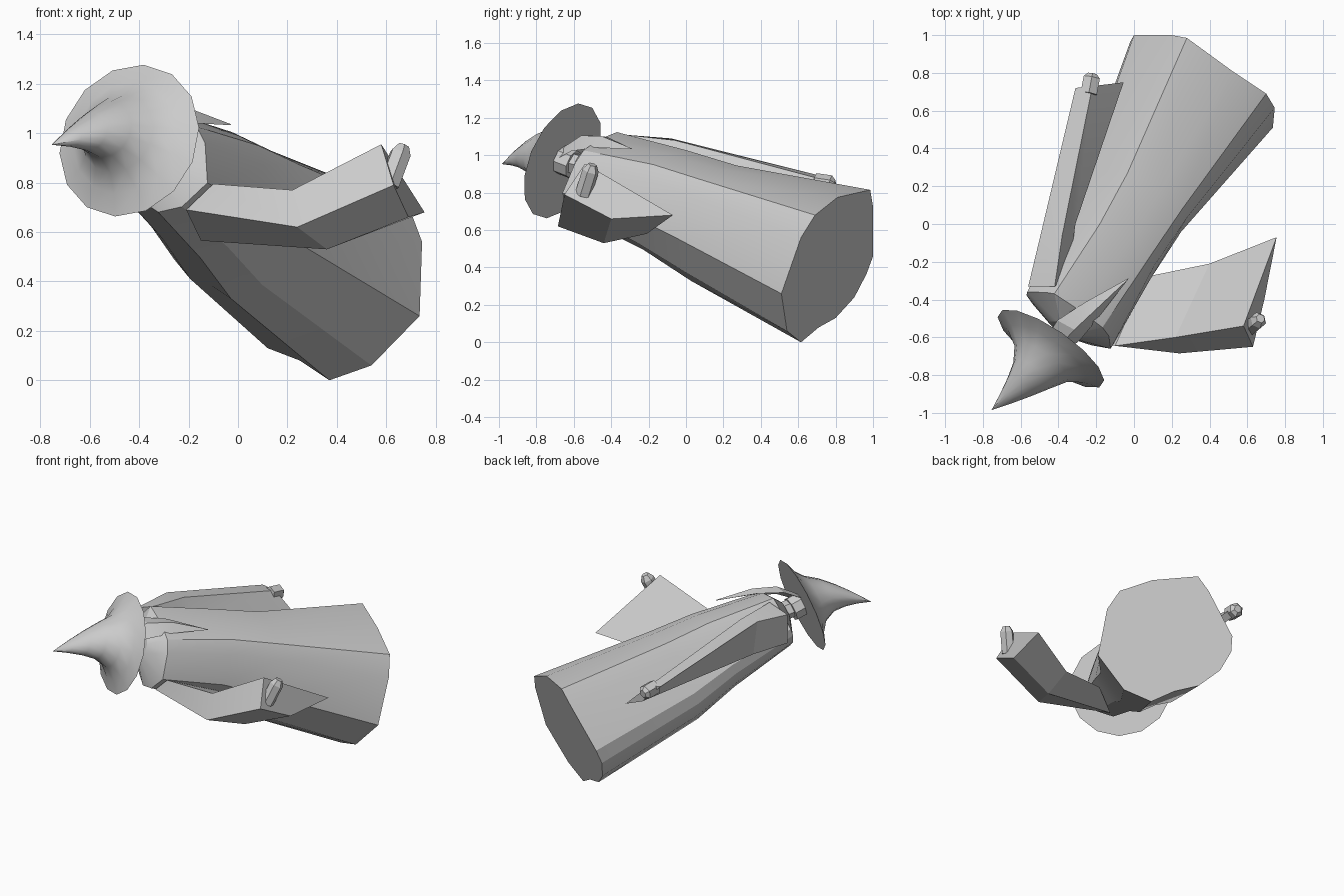
import bpy, bmesh
from math import cos, sin, tau, radians
from mathutils import Vector

if "Cube" in bpy.data.objects:
    bpy.data.objects.remove(bpy.data.objects["Cube"])

grey = bpy.data.materials.new("plain grey")
grey.use_nodes = True
grey.diffuse_color = (0.6, 0.6, 0.6, 1)
grey.node_tree.nodes["Principled BSDF"].inputs["Base Color"].default_value = grey.diffuse_color

# Axes of the reclining figure
UP = Vector((-0.457, -0.828, 0.324)).normalized()
LEFT = Vector((0.69, -0.56, -0.46)).normalized()
FRONT = LEFT.cross(UP).normalized()
if FRONT.z < 0:
    FRONT = -FRONT


def loft(name, rings, angle=20):
    """Skin a list of equal-length rings and cap both ends."""
    bm = bmesh.new()
    rows = [[bm.verts.new(p) for p in ring] for ring in rings]
    n = len(rows[0])
    for a, b in zip(rows, rows[1:]):
        for i in range(n):
            j = (i + 1) % n
            bm.faces.new((a[i], a[j], b[j], b[i]))
    bm.faces.new(rows[0])
    bm.faces.new(rows[-1])
    bmesh.ops.remove_doubles(bm, verts=bm.verts, dist=0.0005)
    bmesh.ops.recalc_face_normals(bm, faces=bm.faces)
    mesh = bpy.data.meshes.new(name)
    bm.to_mesh(mesh)
    bm.free()
    mesh.materials.append(grey)
    obj = bpy.data.objects.new(name, mesh)
    bpy.context.collection.objects.link(obj)
    bpy.ops.object.select_all(action="DESELECT")
    obj.select_set(True)
    bpy.context.view_layer.objects.active = obj
    bpy.ops.object.shade_smooth_by_angle(angle=radians(angle))


def oval(centre, width, depth, sides, across=LEFT, ahead=FRONT):
    turns = [tau * (i + 0.5) / sides for i in range(sides)]
    return [Vector(centre) + across * width * cos(a) + ahead * depth * sin(a) for a in turns]


# Robe: the boxy hem outline, scaled in width and depth up to the neck
hem = [Vector(p) for p in (
    (0.28, 0.985, 0.815), (0.52, 0.81, 0.775), (0.70, 0.69, 0.68), (0.745, 0.615, 0.56),
    (0.735, 0.51, 0.26), (0.54, 0.54, 0.06), (0.37, 0.615, 0), (0.25, 0.71, 0.08),
    (0.12, 0.80, 0.13), (0.02, 0.90, 0.24), (-0.02, 0.965, 0.365), (0, 1, 0.46), (0.2, 1, 0.725))]
middle = Vector((0.38, 0.77, 0.42))


def robe_ring(centre, width, depth):
    return [Vector(centre) + LEFT * width * (p - middle).dot(LEFT)
            + FRONT * depth * (p - middle).dot(FRONT) for p in hem]


loft("robe", [hem,
              robe_ring((0.01, 0.13, 0.65), 0.66, 0.81),
              robe_ring((-0.13, -0.13, 0.77), 0.61, 0.68),
              robe_ring((-0.34, -0.5, 0.905), 0.62, 0.5),
              robe_ring((-0.37, -0.56, 0.945), 0.2, 0.2)], 25)

# Left sleeve, reaching forward with a long hanging cuff
loft("left_sleeve", [
    [(-0.1, -0.645, 0.795), (-0.21, -0.62, 0.69), (-0.15, -0.42, 0.565), (0.06, -0.28, 0.62)],
    [(0.22, -0.6, 0.77), (0.24, -0.685, 0.62), (0.36, -0.44, 0.53), (0.4, -0.21, 0.58)],
    [(0.58, -0.54, 0.955), (0.63, -0.65, 0.79), (0.69, -0.4, 0.66), (0.755, -0.07, 0.68)]])

# Right sleeve, hanging along the body
loft("right_sleeve", [
    [(-0.42, -0.33, 1.11), (-0.56, -0.33, 1.06), (-0.56, -0.33, 0.86), (-0.35, -0.3, 0.96)],
    [(-0.38, -0.06, 1.08), (-0.5, -0.08, 1.09), (-0.49, -0.05, 0.87), (-0.31, 0, 0.95)],
    [(-0.22, 0.73, 0.87), (-0.31, 0.72, 0.89), (-0.17, 0.73, 0.75), (-0.055, 0.75, 0.71)]])


# Hands: blunt hexagonal stubs leaving the cuffs
def hand(name, start, end, radius):
    start, end = Vector(start), Vector(end)
    turn = (end - start).to_track_quat("Z", "Y")
    across, ahead = turn @ Vector((1, 0, 0)), turn @ Vector((0, 1, 0))
    loft(name, [oval(start.lerp(end, t), radius * r, radius * r, 6, across, ahead)
                for t, r in ((0, 1), (0.8, 1), (1, 0.55))])


hand("left_hand", (0.61, -0.55, 0.79), (0.67, -0.5, 0.95), 0.045)
hand("right_hand", (-0.24, 0.69, 0.855), (-0.22, 0.795, 0.84), 0.05)

# Head and neck under the hat
head = Vector((-0.425, -0.65, 0.97))
loft("neck", [oval((-0.33, -0.5, 0.93), 0.06, 0.06, 6), oval(head, 0.06, 0.06, 6)])
loft("head", [oval(head + UP * h, 0.08, 0.08, 8) for h in (-0.06, 0.08)])

# Beard: arched blade running down to a point over the chest
beard = []
for centre, width, depth in (((-0.41, -0.65, 1.03), 0.07, 0.02), ((-0.33, -0.56, 1.085), 0.09, 0.025),
                             ((-0.21, -0.45, 1.085), 0.06, 0.02), ((-0.03, -0.29, 1.035), 0.002, 0.002)):
    c = Vector(centre)
    beard.append([c + LEFT * width - FRONT * depth, c + FRONT * depth,
                  c - LEFT * width - FRONT * depth, c - FRONT * depth * 0.5])
loft("beard", beard)

# Pointed hat: tilted flared brim with a crown bending backward
brim = Vector((-0.44, -0.66, 0.97))
hat_up = Vector((-0.526, -0.79, 0.316)).normalized()
hat_left = FRONT.cross(hat_up).normalized()
hat_front = hat_up.cross(hat_left)
hat = []
for height, radius, bend in ((0, 0.34, 0), (0.035, 0.25, 0), (0.09, 0.175, 0), (0.17, 0.125, 0.01),
                             (0.25, 0.085, 0.05), (0.33, 0.045, 0.105), (0.415, 0.001, 0.175)):
    hat.append(oval(brim + hat_up * height - hat_front * bend, radius, radius * 0.94, 14,
                    hat_left, hat_front))
loft("hat", hat, 45)
